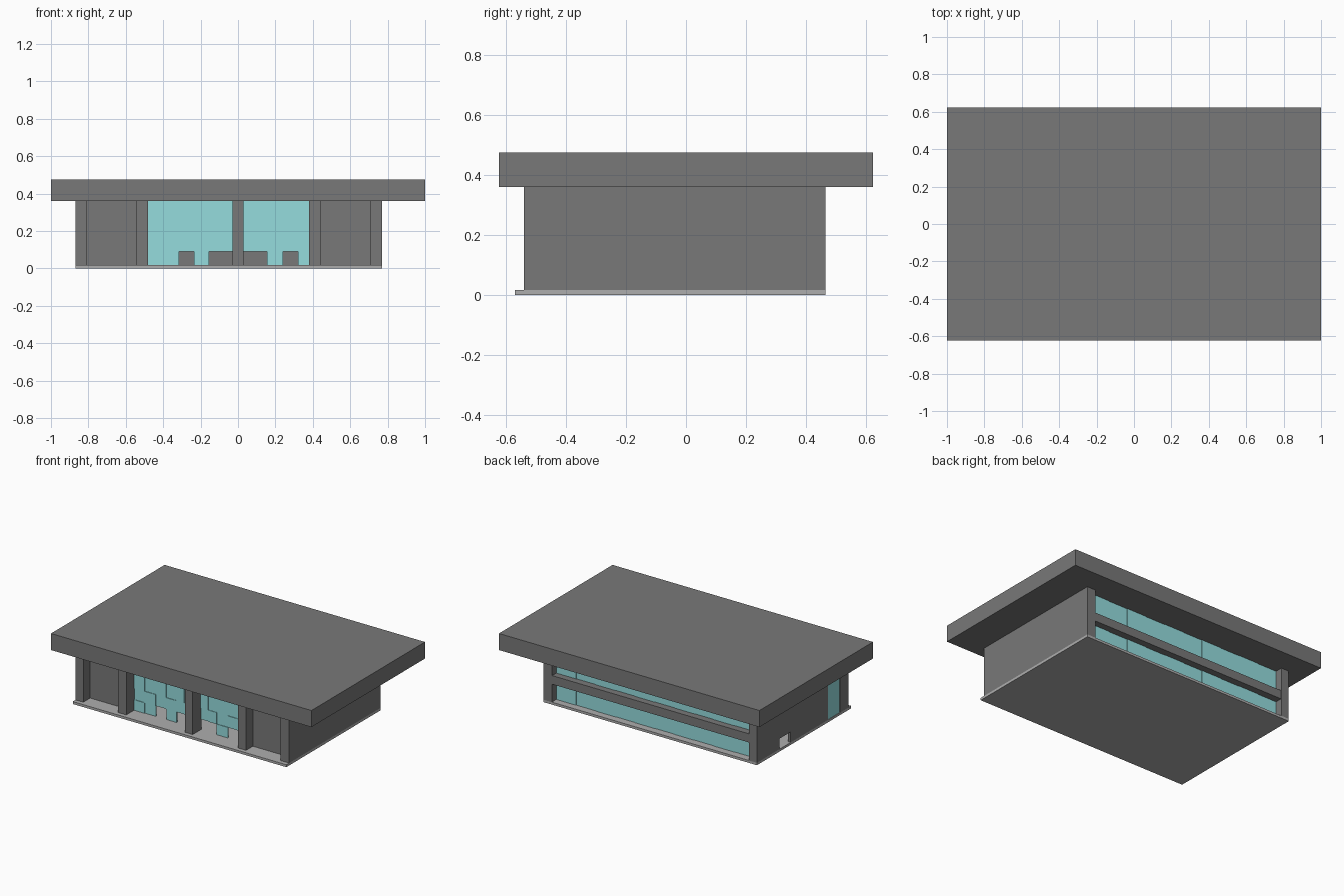
import bpy
import bmesh

if "Cube" in bpy.data.objects:
    bpy.data.objects.remove(bpy.data.objects["Cube"])


def material(name, rgb):
    m = bpy.data.materials.new(name)
    m.diffuse_color = (*rgb, 1)
    m.use_nodes = True
    m.node_tree.nodes["Principled BSDF"].inputs["Base Color"].default_value = m.diffuse_color
    return m


DARK = material("dark_grey", (0.19, 0.19, 0.19))
LIGHT = material("light_grey", (0.42, 0.42, 0.42))
GLASS = material("glass", (0.30, 0.72, 0.73))


def boxes(name, mat, extents):
    """One object made of boxes given as (x0, x1, y0, y1, z0, z1)."""
    bm = bmesh.new()
    for x0, x1, y0, y1, z0, z1 in extents:
        for v in bmesh.ops.create_cube(bm, size=1)["verts"]:
            v.co = (x0 + (v.co.x + 0.5) * (x1 - x0),
                    y0 + (v.co.y + 0.5) * (y1 - y0),
                    z0 + (v.co.z + 0.5) * (z1 - z0))
    mesh = bpy.data.meshes.new(name)
    bm.to_mesh(mesh)
    bm.free()
    mesh.materials.append(mat)
    ob = bpy.data.objects.new(name, mesh)
    bpy.context.collection.objects.link(ob)
    return ob


L, R = -0.87, 0.77          # outer wall faces
FRONT, BACK = -0.54, 0.465
FLOOR, TOP = 0.017, 0.36
DOOR = 0.09                 # door head height
T = 0.02                    # wall thickness

# Roof slab and floor slab
boxes("roof", DARK, [(-1, 1, -0.623, 0.623, TOP, 0.475)])
boxes("floor_slab", LIGHT, [(L, R, -0.57, BACK, 0, FLOOR)])

# Front columns and back corner columns
boxes("front_columns", DARK,
      [(a, b, FRONT, -0.465, FLOOR, TOP) for a, b in
       ((L, -0.81), (-0.545, -0.48), (-0.03, 0.03), (0.38, 0.44), (0.705, R))])
boxes("back_columns", DARK,
      [(a, b, 0.405, BACK, FLOOR, TOP) for a, b in ((L, -0.81), (0.705, R))])

# Side walls; the left one has a doorway and a tall window
boxes("right_wall", DARK, [(R - T, R, -0.465, 0.405, FLOOR, TOP)])
boxes("left_wall", DARK, [
    (L, L + T, -0.313, 0.094, FLOOR, TOP),
    (L, L + T, 0.094, 0.215, DOOR, TOP),
    (L, L + T, 0.215, 0.405, FLOOR, TOP)])
boxes("left_window", GLASS,
      [(L + 0.003, L + 0.013, -0.445, -0.313, FLOOR, TOP)])

# Solid front walls, either side of the glazing
boxes("front_walls", DARK, [
    (L, -0.48, -0.465, -0.445, FLOOR, TOP),
    (0.38, R, -0.465, -0.445, FLOOR, TOP)])
boxes("centre_pier", DARK, [(-0.03, 0.03, -0.465, -0.445, FLOOR, TOP)])

# Inner partition seen through the doorways
boxes("partition", DARK, [(L + T, R - T, -0.1, -0.08, FLOOR, TOP)])

# Front glazing: rows of panes, with open doorways in the lowest row
rows = (FLOOR, DOOR, 0.17, 0.265, TOP)
bays = (((-0.48, -0.40, -0.315, -0.235, -0.155, -0.095, -0.03), (0, 1, 3)),
        ((0.03, 0.09, 0.155, 0.24, 0.32, 0.38), (2, 4)))
panes = []
for edges, filled in bays:
    for i in range(len(edges) - 1):
        for j in range(len(rows) - 1):
            if j == 0 and i not in filled:
                continue
            y = -0.455 + 0.004 * ((i + j) % 2)
            panes.append((edges[i], edges[i + 1], y, y + 0.008,
                          rows[j], rows[j + 1]))
boxes("front_glazing", GLASS, panes)

# Back spandrel band and the two window strips
boxes("back_spandrel", DARK, [(-0.81, 0.705, 0.40, BACK - 0.003, 0.14, 0.20)])
n = 10
w = (0.705 + 0.81) / n
strips = []
for i in range(n):
    x, y = -0.81 + i * w, 0.405 + 0.003 * (i % 2)
    for z0, z1 in ((FLOOR, 0.14), (0.20, TOP)):
        strips.append((x, x + w, y, y + 0.008, z0, z1))
boxes("back_windows", GLASS, strips)
